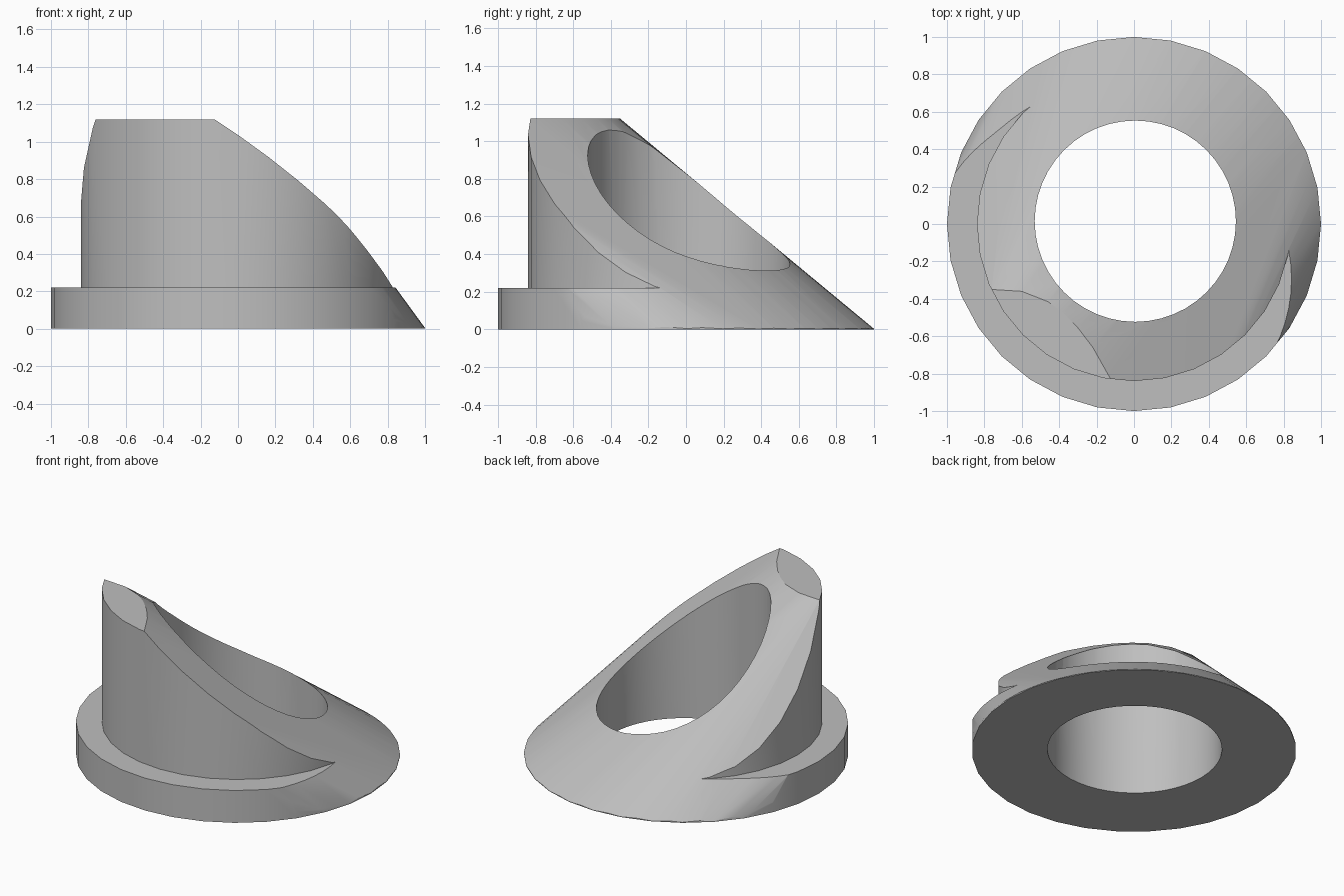
import bpy, bmesh, math

cube = bpy.data.objects.get("Cube")
if cube:
    bpy.data.objects.remove(cube, do_unlink=True)

SIDES = 32
TOP = 1.12

grey = bpy.data.materials.new("plain grey")
grey.use_nodes = True
grey.diffuse_color = (0.52, 0.52, 0.52, 1)
grey.node_tree.nodes["Principled BSDF"].inputs["Base Color"].default_value = grey.diffuse_color


def ring(radius, z, sides=SIDES, centre=(0, 0)):
    steps = [2 * math.pi * i / sides for i in range(sides)]
    return [(centre[0] + radius * math.cos(a), centre[1] + radius * math.sin(a), z) for a in steps]


def make_object(name, bm):
    bmesh.ops.recalc_face_normals(bm, faces=bm.faces)
    mesh = bpy.data.meshes.new(name)
    bm.to_mesh(mesh)
    bm.free()
    mesh.materials.append(grey)
    obj = bpy.data.objects.new(name, mesh)
    bpy.context.collection.objects.link(obj)
    return obj


def stack(name, rings):
    """Closed solid made by bridging a list of rings."""
    bm = bmesh.new()
    loops = [[bm.verts.new(p) for p in r] for r in rings]
    count = len(loops[0])
    for low, high in zip(loops, loops[1:]):
        for i in range(count):
            j = (i + 1) % count
            bm.faces.new((low[i], low[j], high[j], high[i]))
    bm.faces.new(loops[0][::-1])
    bm.faces.new(loops[-1])
    return make_object(name, bm)


def hull(name, points):
    bm = bmesh.new()
    for p in points:
        bm.verts.new(p)
    result = bmesh.ops.convex_hull(bm, input=bm.verts)
    loose = {g for g in result["geom_interior"] + result["geom_unused"]
             if isinstance(g, bmesh.types.BMVert)}
    bmesh.ops.delete(bm, geom=list(loose), context='VERTS')
    bmesh.ops.dissolve_limit(bm, angle_limit=0.002, verts=bm.verts, edges=bm.edges)
    return make_object(name, bm)


def boolean(target, tool, operation):
    mod = target.modifiers.new(operation.lower(), 'BOOLEAN')
    mod.operation = operation
    mod.solver = 'EXACT'
    mod.object = tool
    bpy.context.view_layer.objects.active = target
    bpy.ops.object.modifier_apply(modifier=mod.name)
    bpy.data.objects.remove(tool, do_unlink=True)


# Flange with a tall round body on it
collar = stack("slanted_flanged_collar", [
    ring(1.0, -0.1), ring(1.0, 0.22), ring(0.84, 0.22), ring(0.84, 1.4)])

# Sloping envelope that trims body and flange, round at the foot
crest = [(-1.5, -0.95), (-0.76, -0.35), (-0.6, -0.36), (-0.46, -0.415), (-0.38, -0.475),
         (-0.3, -0.555), (-0.22, -0.66), (-0.13, -0.82), (0.185, -1.5), (-1.2, -1.8)]
envelope = hull("slope_cutter", ring(1.003, 0, 64) + [(x, y, TOP) for x, y in crest])
boolean(collar, envelope, 'INTERSECT')

# Bore straight through
bore = stack("bore_cutter", [ring(0.538, z, 48, (0.007, 0.015)) for z in (-0.5, 1.6)])
boolean(collar, bore, 'DIFFERENCE')

# Smooth walls, sharp rims
bpy.ops.object.select_all(action='DESELECT')
collar.select_set(True)
bpy.context.view_layer.objects.active = collar
bpy.ops.object.shade_smooth_by_angle(angle=math.radians(25))
